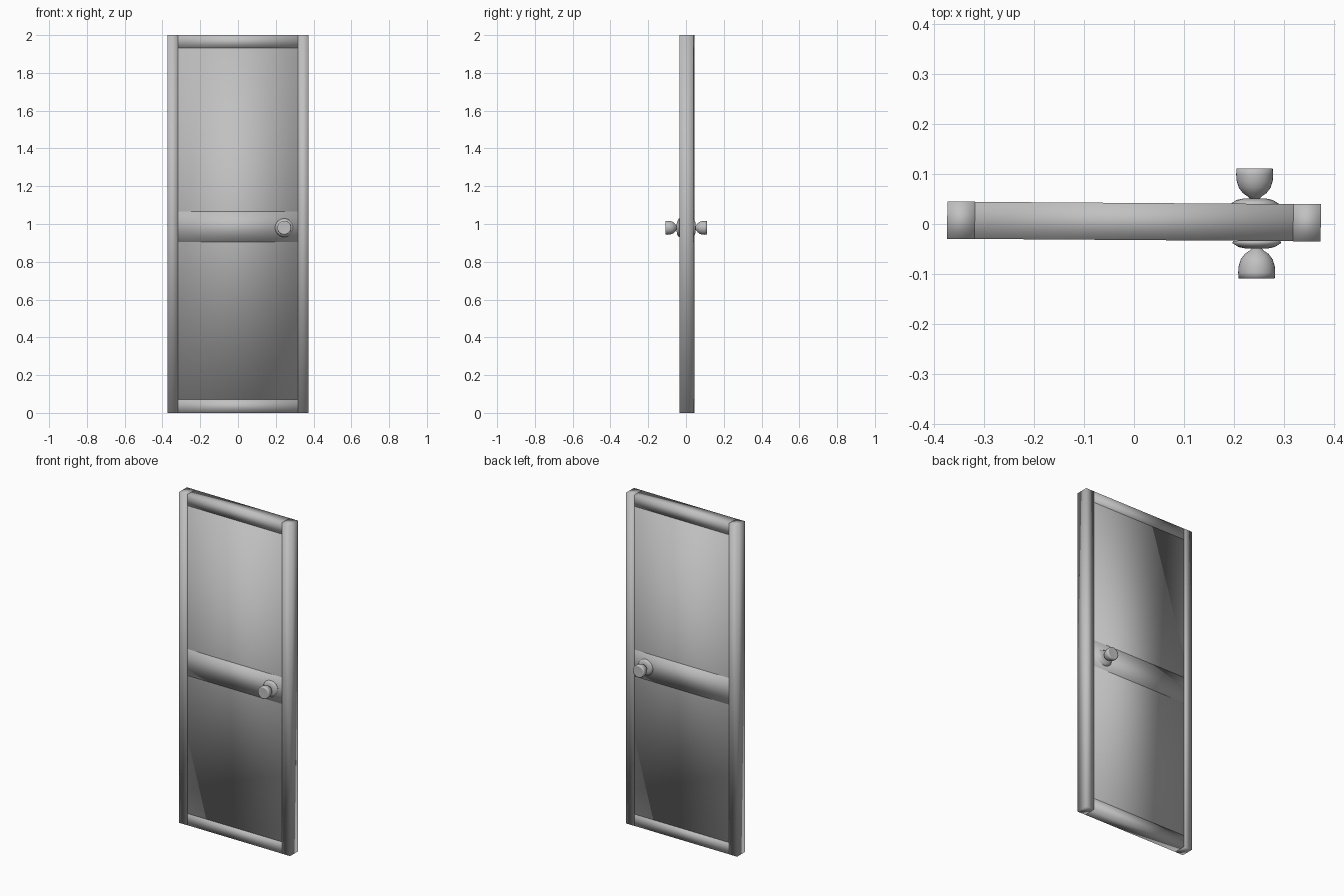
import bpy, bmesh, math
from mathutils import Matrix, Vector

cube = bpy.data.objects.get("Cube")
if cube:
    bpy.data.objects.remove(cube, do_unlink=True)

grey = bpy.data.materials.new("plain grey")
grey.use_nodes = True
colour = (0.53, 0.53, 0.53, 1)
grey.diffuse_color = colour
grey.node_tree.nodes["Principled BSDF"].inputs["Base Color"].default_value = colour

# The whole leaf is turned very slightly about its upright axis
LEAF = Matrix.Translation((0, 0.005, 0)) @ Matrix.Rotation(-0.007, 4, 'Z')


def finish(name, bm, matrix):
    bmesh.ops.recalc_face_normals(bm, faces=bm.faces)
    for face in bm.faces:
        face.smooth = True
    bm.transform(matrix)
    mesh = bpy.data.meshes.new(name)
    bm.to_mesh(mesh)
    bm.free()
    mesh.materials.append(grey)
    obj = bpy.data.objects.new(name, mesh)
    bpy.context.collection.objects.link(obj)
    return obj


def board(name, x0, x1, z0, z1, half_depth):
    bm = bmesh.new()
    bmesh.ops.create_cube(bm, size=1)
    bmesh.ops.scale(bm, vec=(x1 - x0, 2 * half_depth, z1 - z0), verts=bm.verts)
    bmesh.ops.translate(bm, vec=((x0 + x1) / 2, 0, (z0 + z1) / 2), verts=bm.verts)
    return finish(name, bm, LEAF)


def turned(name, profile, matrix, steps=32):
    # profile: (radius, distance outward); outward is local -y
    bm = bmesh.new()
    verts = [bm.verts.new((r, -d, 0)) for r, d in profile]
    edges = [bm.edges.new(pair) for pair in zip(verts, verts[1:])]
    bmesh.ops.spin(bm, geom=verts + edges, cent=(0, 0, 0), axis=(0, 1, 0),
                   angle=math.tau, steps=steps)
    bmesh.ops.remove_doubles(bm, verts=bm.verts, dist=0.0001)
    return finish(name, bm, matrix)


# Frame: two stiles and three rails
for side, sign in (("right", -1), ("left", 1)):
    inner, outer = sorted((sign * 0.318, sign * 0.373))
    board(side + "_stile", inner, outer, 0, 2, 0.0375)
for name, z0, z1 in (("bottom_rail", 0, 0.07), ("middle_rail", 0.905, 1.065),
                     ("top_rail", 1.932, 2)):
    board(name, -0.318, 0.318, z0, z1, 0.037)

# Infill panel, almost flush with the frame
board("panel", -0.318, 0.318, 0.07, 1.932, 0.0355)

# Knob and backing rose on each face
rose = [(0, 0.049), (0.022, 0.049), (0.036, 0.046), (0.049, 0.038), (0.047, 0.034), (0, 0.034)]
knob = [(0, 0.046), (0.008, 0.047), (0.014, 0.053), (0.024, 0.060), (0.032, 0.071),
        (0.036, 0.084), (0.037, 0.097), (0.036, 0.109), (0.029, 0.109), (0, 0.107)]
for side, x, y, turn in (("front", 0.245, 0, 0), ("back", 0.241, 0.002, math.pi)):
    place = Matrix.Translation((x, y, 0.98)) @ Matrix.Rotation(turn, 4, 'Z')
    turned(side + "_rose", rose, place)
    turned(side + "_knob", knob, place)
